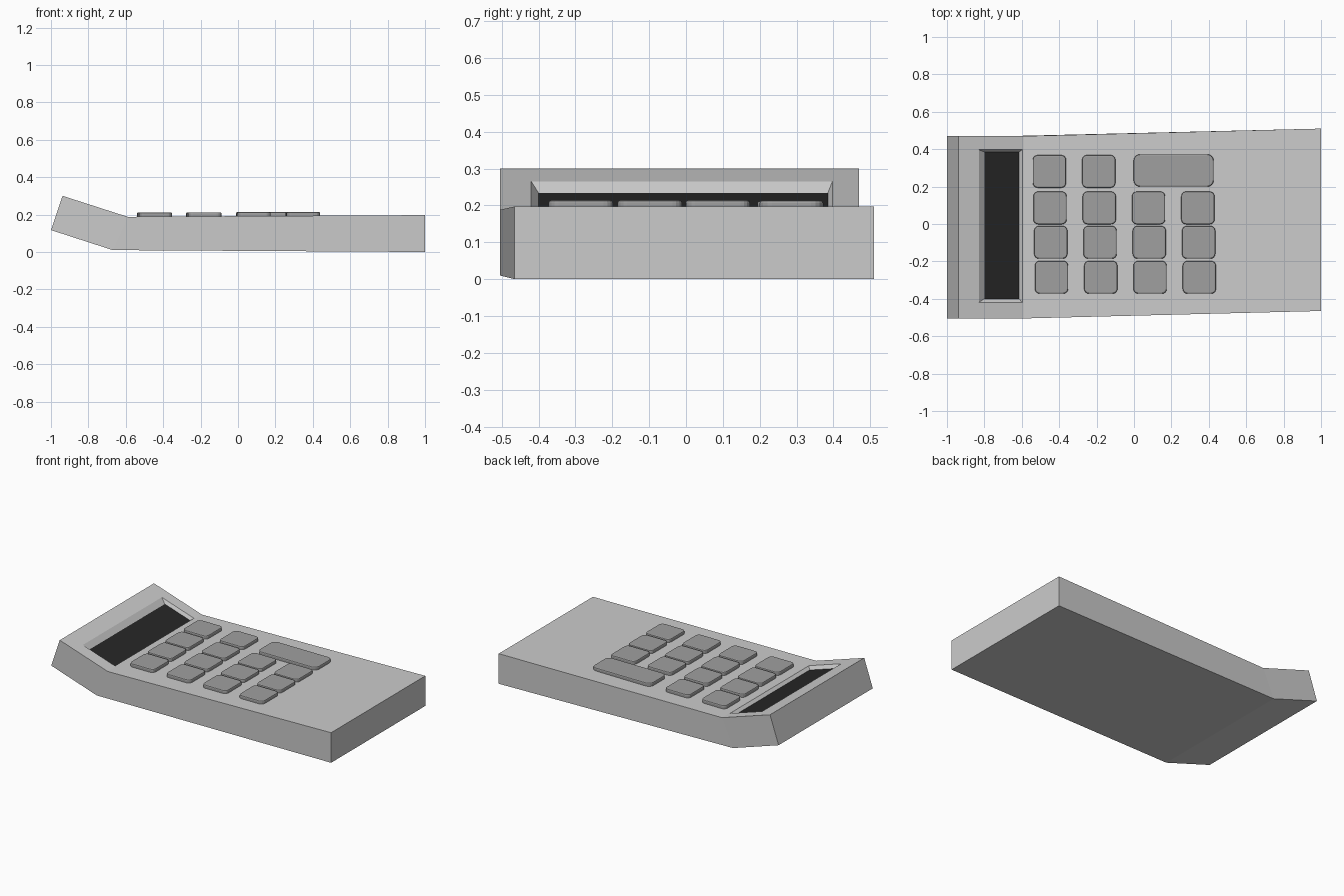
import bpy, bmesh

if "Cube" in bpy.data.objects:
    bpy.data.objects.remove(bpy.data.objects["Cube"])


def material(name, v):
    m = bpy.data.materials.new(name)
    m.diffuse_color = (v, v, v, 1)
    m.use_nodes = True
    m.node_tree.nodes["Principled BSDF"].inputs["Base Color"].default_value = m.diffuse_color
    return m


def finish(bm, name, mats=()):
    bmesh.ops.recalc_face_normals(bm, faces=bm.faces)
    me = bpy.data.meshes.new(name)
    bm.to_mesh(me)
    bm.free()
    ob = bpy.data.objects.new(name, me)
    bpy.context.collection.objects.link(ob)
    for m in mats:
        me.materials.append(m)
    return ob


body_mat = material("body_grey", 0.8)
key_mat = material("key_grey", 0.35)
screen_mat = material("screen_black", 0.02)

# Casing: three cross-sections (bottom x,z / top x,z / y range) joined into a bent slab
sections = [((-1, 0.117), (-0.938, 0.30), (-0.505, 0.47)),
            ((-0.67, 0.01), (-0.59, 0.188), (-0.505, 0.47)),
            ((1, 0), (1, 0.197), (-0.465, 0.51))]
bm = bmesh.new()
rings = []
for (bx, bz), (tx, tz), (y0, y1) in sections:
    rings.append([bm.verts.new(p) for p in
                  ((bx, y0, bz), (bx, y1, bz), (tx, y1, tz), (tx, y0, tz))])
bm.faces.new(rings[0])
bm.faces.new(rings[-1][::-1])
slope = None
for a, b in zip(rings, rings[1:]):
    for i in range(4):
        j = (i + 1) % 4
        f = bm.faces.new((a[i], a[j], b[j], b[i]))
        if i == 2 and slope is None:
            slope = f
bmesh.ops.recalc_face_normals(bm, faces=bm.faces)


# Display recess: inset the raised face twice, the second time sunken
def recess(face, x0, x1, y0, y1, depth):
    bmesh.ops.inset_individual(bm, faces=[face], thickness=0.03)
    c = face.calc_center_median()
    for v in face.verts:
        x = x0 if v.co.x < c.x else x1
        y = y0 if v.co.y < c.y else y1
        z = 0.30 - (x + 0.938) * (0.112 / 0.348) - depth
        v.co = (x, y, z)


recess(slope, -0.83, -0.597, -0.42, 0.397, 0)
recess(slope, -0.80, -0.615, -0.40, 0.385, 0.022)
slope.material_index = 1
finish(bm, "casing_with_display", (body_mat, screen_mat))


# Keys: rounded blocks with softened top rims
def key(name, x, y, sx, sy, corner):
    top = 0.211 + (x + 0.45) * 0.004
    h = 0.035
    bm = bmesh.new()
    bmesh.ops.create_cube(bm, size=1)
    for v in bm.verts:
        v.co = (x + v.co.x * sx, y + v.co.y * sy, top - h / 2 + v.co.z * h)
    up = [e for e in bm.edges if abs(e.verts[0].co.z - e.verts[1].co.z) > h / 2]
    bmesh.ops.bevel(bm, geom=up, offset=corner, segments=4, profile=0.5,
                    affect='EDGES')
    bm.normal_update()
    cap = max(bm.faces, key=lambda f: f.calc_center_median().z)
    bmesh.ops.bevel(bm, geom=list(cap.edges), offset=0.007, segments=2,
                    profile=0.5, affect='EDGES')
    finish(bm, name, (key_mat,))


rows = [(0.281, -0.452, 2), (0.086, -0.449, 4),
        (-0.098, -0.445, 4), (-0.285, -0.441, 4)]
for r, (y, x0, count) in enumerate(rows):
    for c in range(count):
        key(f"key_{r + 1}_{c + 1}", x0 + c * 0.2635, y, 0.178, 0.175, 0.026)
key("wide_key", 0.212, 0.286, 0.428, 0.173, 0.034)
